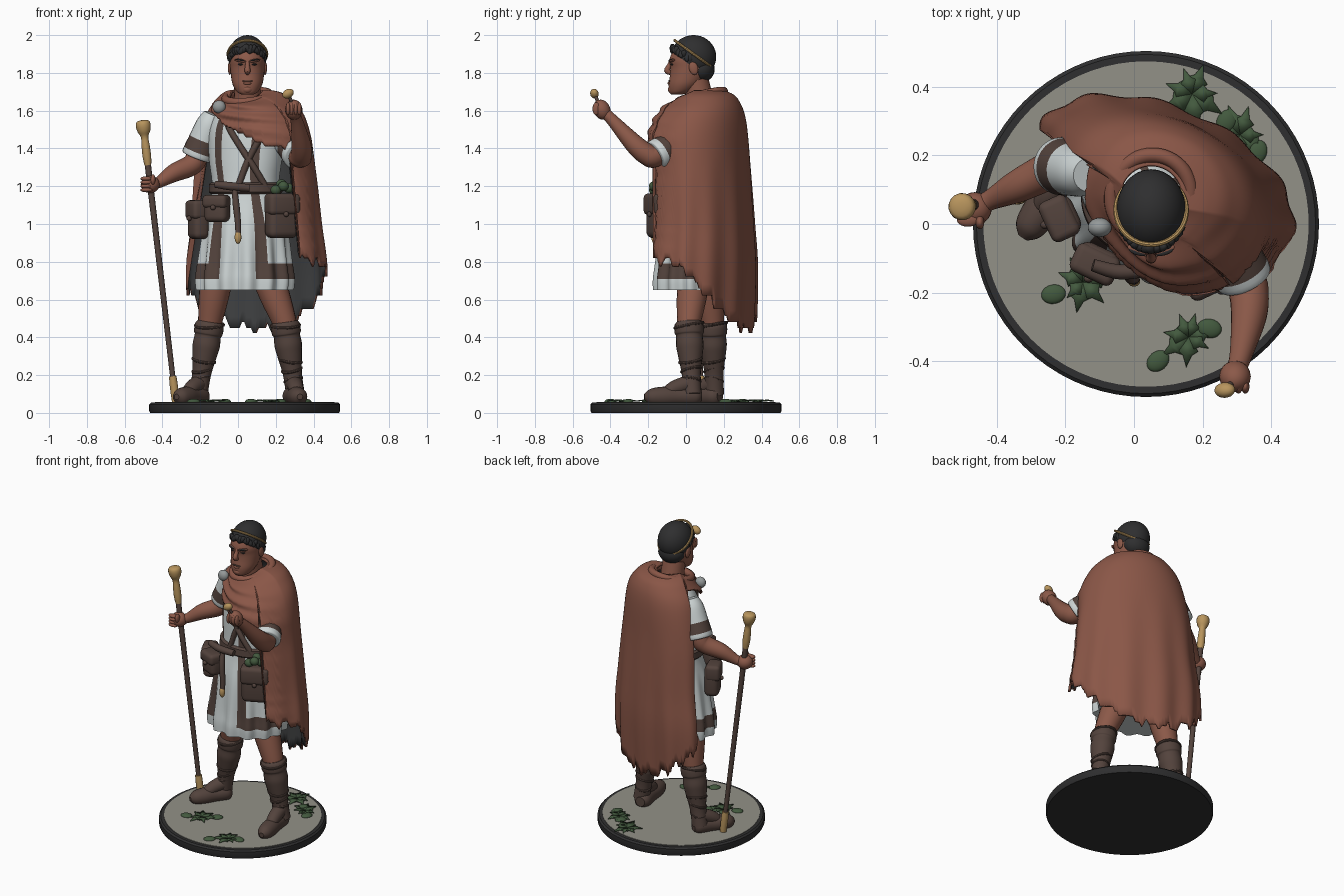
import bpy, bmesh, random
from math import sin, cos, radians, pi
from mathutils import Vector, Matrix, Euler

if "Cube" in bpy.data.objects:
    bpy.data.objects.remove(bpy.data.objects["Cube"])
random.seed(4)
parts = []


def material(name, *rgb):
    mat = bpy.data.materials.new(name)
    mat.use_nodes = True
    mat.diffuse_color = (*rgb, 1)
    mat.node_tree.nodes["Principled BSDF"].inputs["Base Color"].default_value = (*rgb, 1)
    return mat


skin = material("skin", .26, .1, .066)
wool = material("russet wool", .255, .094, .063)
linen = material("white linen", .6, .65, .65)
leather = material("dark leather", .087, .056, .046)
gold = material("gold", .48, .3, .11)
leaf = material("leaf green", .055, .1, .048)
black = material("black", .028, .028, .029)
lining = material("charcoal lining", .05, .052, .054)
stone = material("stone", .29, .285, .245)
silver = material("silver", .3, .32, .32)


def finish(name, bm, mats, normals=True):
    if normals:
        bmesh.ops.recalc_face_normals(bm, faces=bm.faces)
    mesh = bpy.data.meshes.new(name)
    bm.to_mesh(mesh)
    bm.free()
    for mat in mats:
        mesh.materials.append(mat)
    obj = bpy.data.objects.new(name, mesh)
    bpy.context.collection.objects.link(obj)
    parts.append(obj)
    return obj


def skinned(name, rings, mats, rule=None, capped=True):
    """Surface through a list of closed rings of points."""
    bm = bmesh.new()
    rows = [[bm.verts.new(p) for p in ring] for ring in rings]
    count = len(rows[0])
    for i in range(len(rows) - 1):
        for j in range(count):
            k = (j + 1) % count
            face = bm.faces.new((rows[i][j], rows[i + 1][j], rows[i + 1][k], rows[i][k]))
            face.material_index = rule(i, j) if rule else 0
    if capped:
        bm.faces.new(rows[0])
        bm.faces.new(rows[-1])
    return finish(name, bm, mats, capped)


def mix(a, b, f):
    return [p + (q - p) * f for p, q in zip(a, b)]


def spline(points, steps):
    """Catmull-Rom interpolation of rows of numbers."""
    out, last = [], len(points) - 1
    for i in range(last):
        quad = [points[max(0, min(last, i + d))] for d in (-1, 0, 1, 2)]
        for s in range(steps):
            t = s / steps
            out.append([(2 * b + (c - a) * t + (2 * a - 5 * b + 4 * c - d) * t * t
                         + (3 * b - a - 3 * c + d) * t ** 3) / 2 for a, b, c, d in zip(*quad)])
    return out + [list(points[-1])]


def tube(name, points, mats, steps=5, sides=20, rule=None):
    """Round limb through (x, y, z, radius) points."""
    path = spline(points, steps)
    centres = [Vector(p[:3]) for p in path]
    rings, turn, old = [], None, None
    for i, c in enumerate(centres):
        way = (centres[min(i + 1, len(path) - 1)] - centres[max(i - 1, 0)]).normalized()
        turn = old.rotation_difference(way) @ turn if old else way.to_track_quat("Z", "Y")
        old = way
        rings.append([c + turn @ Vector((cos(a), sin(a), 0)) * path[i][3]
                      for a in (2 * pi * j / sides for j in range(sides))])
    return skinned(name, rings, mats, rule)


def ball(name, mat, loc, size, rot=(0, 0, 0)):
    bm = bmesh.new()
    place = Matrix.LocRotScale(Vector(loc), Euler([radians(a) for a in rot]), Vector(size))
    bmesh.ops.create_uvsphere(bm, u_segments=20, v_segments=14, radius=1, matrix=place)
    return finish(name, bm, [mat])


def block(name, mat, loc, size, turn, round_by):
    bm = bmesh.new()
    bmesh.ops.create_cube(bm, size=1, matrix=Matrix.Diagonal((*size, 1)))
    bmesh.ops.bevel(bm, geom=bm.edges[:], offset=round_by, segments=4, profile=.5, affect="EDGES")
    bm.transform(Matrix.LocRotScale(Vector(loc), Euler((0, 0, radians(turn))), None))
    return finish(name, bm, [mat])


def oval(row, deg, grow=0):
    """Point on a turned ellipse: z, centre x, centre y, radii, turn."""
    z, cx, cy, rx, ry, turn = row
    a, r = radians(deg), radians(turn)
    x, y = (rx + grow) * cos(a), (ry + grow) * sin(a)
    return Vector((cx + x * cos(r) - y * sin(r), cy + x * sin(r) + y * cos(r), z))


# Base with stone top
def disc(name, mat, rows):
    skinned(name, [[oval((z, .035, 0, r, r, 0), d) for d in range(0, 360, 5)] for r, z in rows], [mat])


disc("base_rim", black, [(.5, 0), (.505, .01), (.505, .045), (.495, .055)])
disc("base_top", stone, [(.475, .05), (.475, .058)])

# Tunic with vertical stripes and a hem band on the side panels
TUNIC = [(.65, .035, .05, .25, .21, -12), (.71, .035, .05, .255, .21, -12),
         (.79, .035, .05, .245, .2, -12), (1, .04, .05, .22, .18, -14), (1.18, .04, .06, .18, .15, -18),
         (1.35, .04, .07, .2, .15, -22), (1.5, .05, .08, .21, .15, -22),
         (1.6, .05, .08, .16, .11, -22), (1.66, .05, .08, .07, .07, -22)]
body = spline(TUNIC, 5)


def on_body(deg, z, grow):
    for low, high in zip(body, body[1:]):
        if low[0] <= z <= high[0]:
            return oval(mix(low, high, (z - low[0]) / (high[0] - low[0])), deg, grow)


def stripes(i, j):
    off = abs((j * 3 + 1.5) % 180 - 90)
    band = 5 <= i < 10 and (off > 25 or j < 60)
    return int(band or (abs(off - 32) < 8 and i >= 5))


def pleat(row, d):
    return .014 * max(0, min(1, (1.1 - row[0]) * 3)) * sin(radians(d * 13))


skinned("tunic", [[oval(row, d, pleat(row, d)) for d in range(0, 360, 3)] for row in body],
        [linen, leather], stripes)
skinned("belt", [[on_body(d, z, g) for d in range(0, 360, 5)]
                 for z, g in ((1.16, .004), (1.17, .016), (1.21, .016), (1.22, .004))], [leather])


def strap(name, start, end):
    spots = [mix(start, end, f / 6) for f in range(7)]
    tube(name, [(*on_body(d, z, .002), .017) for d, z in spots], [leather], 3, 10)


strap("shoulder_strap", (245, 1.57), (325, 1.18))
strap("chest_strap", (312, 1.5), (272, 1.19))

# Cape, closed over the chest and left shoulder, hanging open below
CAPE = [(1.71, .05, .08, .09, .09, -22), (1.7, .07, .09, .15, .13, -22), (1.66, .08, .1, .21, .17, -22),
        (1.55, .085, .105, .285, .197, -23), (1.3, .085, .11, .34, .205, -24), (1, .09, .12, .37, .212, -24),
        (.75, .09, .12, .4, .22, -24), (.38, .09, .12, .395, .205, -24)]
fall = spline(CAPE, 12)


def smooth(f):
    f = max(0, min(1, f))
    return f * f * (3 - 2 * f)


def hem(deg):
    if deg < 185:
        spread = 115 if deg < 95 else 145
        return .46 + .36 * smooth(abs(deg - 95) / spread) + .018 * sin(deg * .35) + .008 * sin(deg * .9)
    return 1.65 - .24 * smooth((deg - 196) / 130)


def cape_point(deg, v):
    stop = next(i for i, row in enumerate(fall) if row[0] <= hem(deg))
    s = v * stop
    i = min(int(s), len(fall) - 2)
    row = mix(fall[i], fall[i + 1], s - i)
    front = max(0, -sin(radians(deg)))
    left_side = 1 if deg < 0 else smooth((deg - 235) / 65)
    row[4] *= 1 + min(1, front * 2) * (.08 + .24 * left_side)
    loose = max(0, min(1, (1.4 - row[0]) / .8))
    grow = .009 * loose * sin(radians(deg * 11)) + .008 * front * sin(row[0] * 75 + deg * .05)
    toward_left = max(0, cos(radians(deg + 40))) ** 4
    grow += toward_left * max(.018 * smooth((1.65 - row[0]) * 5), .05 * (1 - abs(row[0] - 1.45) * 4))
    row[0] -= .06 * front * max(0, min(1, (row[0] - 1.5) * 5))
    return oval(row, deg, grow)


columns = list(range(-34, 184, 2)) + list(range(186, 325, 3))
cape = skinned("cape", [[cape_point(d, v / 45) for d in columns] for v in range(46)],
               [wool, lining], None, False)
shell = cape.modifiers.new("thickness", "SOLIDIFY")
shell.thickness, shell.offset, shell.material_offset = .014, -1, 1
collar = [(*oval((1.675 + .03 * sin(radians(d)), .05, .08, .115, .122, -22), d), .022) for d in range(0, 361, 20)]
tube("cape_collar", collar, [wool], 3, 12)
ball("clasp", silver, (-.1, -.01, 1.62), (.035, .028, .035))

# Arms, sleeves and fists
ARMS = {"right": [(-.15, .15, 1.53, .065), (-.215, .17, 1.36, .058), (-.25, .155, 1.31, .056),
                  (-.34, .11, 1.27, .048), (-.42, .07, 1.22, .03), (-.46, .05, 1.21, .03)],
        "left": [(.24, .01, 1.46, .06), (.32, -.155, 1.365, .06), (.335, -.2, 1.365, .058),
                 (.335, -.27, 1.42, .052), (.31, -.39, 1.55, .032), (.295, -.43, 1.59, .03)]}
for side, limb in ARMS.items():
    tube(side + "_arm", limb, [skin])
    shoulder, cuff = Vector(limb[0][:3]), Vector(limb[1][:3])
    wide = [(*shoulder.lerp(cuff, f), r) for f, r in ((-.3, .05), (0, .07), (.5, .078), (1, .084), (1.02, .06))]
    tube(side + "_sleeve", wide, [linen, leather], 6, 24, lambda i, j: int(12 <= i < 16))
ball("right_fist", skin, (-.465, .045, 1.21), (.05, .048, .046))
ball("left_fist", skin, (.295, -.445, 1.605), (.046, .044, .055), (25, 0, 0))
for n in range(4):
    ball("right_finger", skin, (-.485, .012, 1.18 + n * .02), (.032, .02, .012))
    ball("left_finger", skin, (.265 + n * .02, -.475, 1.61), (.012, .02, .034))
ball("right_thumb", skin, (-.45, .005, 1.235), (.013, .02, .028))
tube("token_stem", [(.29, -.46, 1.63, .01), (.27, -.48, 1.68, .009)], [leather], 1, 10)
ball("token_cap", gold, (.265, -.485, 1.69), (.032, .022, .024), (30, -30, 0))

# Staff with gold handle and foot
foot, top = (-.33, .08, .06), (-.505, .05, 1.55)


def staff(name, mat, profile):
    tube(name, [(*mix(foot, top, f), r) for f, r in profile], [mat], 3, 16)


staff("staff_shaft", leather, [(.02, .014), (.5, .016), (.86, .017)])
staff("staff_foot", gold, [(0, .02), (.05, .022), (.09, .02)])
staff("staff_handle", gold, [(.84, .018), (.87, .023), (.91, .022), (.94, .02), (.96, .034),
                             (.98, .04), (.995, .034), (1, .012)])

# Legs and boots: hip, knee, ankle, heel and toe for each side
LEGS = {"right": ((-.1, .1, .8), (-.15, .14, .47), (-.2, .15, .16), (-.19, .165, .09), (-.315, -.025, .085)),
        "left": ((.13, .05, .8), (.25, .015, .47), (.295, .03, .16), (.285, .06, .09), (.325, -.2, .085))}
for side, (hip, knee, ankle, heel, toe) in LEGS.items():
    tube(side + "_leg", [(*hip, .09), (*mix(hip, knee, .55), .08), (*knee, .062), (*mix(knee, ankle, .2), .055)], [skin])
    shape = ((-.04, .066), (.02, .077), (.15, .077), (.2, .07), (.35, .073), (.5, .067), (.8, .052), (1, .049), (1.2, .05))
    tube(side + "_boot", [(*mix(knee, ankle, f), r) for f, r in shape], [leather])
    for f, r in ((.02, .075), (.62, .058), (.78, .05), (.95, .045)):
        c = mix(knee, ankle, f)
        loop = [(c[0] + r * cos(a), c[1] + r * sin(a), c[2] + .015 * sin(a + f * 9), .008)
                for a in (radians(d) for d in range(0, 361, 30))]
        tube(side + "_boot_fold", loop, [leather], 2, 8)
    sole = ((-.08, .03), (.05, .052), (.4, .05), (.7, .052), (.95, .042), (1.08, .015))
    tube(side + "_boot_foot", [(*mix(heel, toe, f), r) for f, r in sole], [leather])
    tube(side + "_boot_instep", [(*ankle, .045), (*mix(ankle, toe, .4), .04), (*mix(heel, toe, .7), .03)], [leather])

# Head and face
HEAD = [(1.685, .05, -.05, .03, .028, 0), (1.7, .05, -.03, .056, .058, 0), (1.74, .05, -.005, .079, .087, 0),
        (1.79, .05, .015, .088, .1, 0), (1.83, .05, .025, .092, .108, 0), (1.87, .05, .03, .094, .118, 0),
        (1.92, .05, .04, .087, .106, 0), (1.97, .05, .045, .05, .06, 0)]
skinned("head", [[oval(row, d) for d in range(0, 360, 12)] for row in spline(HEAD, 4)], [skin])
tube("neck", [(.05, .08, 1.58, .085), (.05, .07, 1.67, .072), (.05, .05, 1.76, .07)], [skin])
tube("nose", [(.05, -.075, 1.87, .01), (.05, -.088, 1.84, .012), (.05, -.1, 1.812, .016), (.05, -.08, 1.8, .012)], [skin], 4, 12)
ball("mouth", leather, (.05, -.088, 1.757), (.028, .009, .004))
ball("lower_lip", skin, (.05, -.086, 1.745), (.022, .012, .008))
ball("chin", skin, (.05, -.066, 1.712), (.03, .03, .024))
for s in (-1, 1):
    ball("brow", skin, (.05 + s * .036, -.074, 1.865), (.034, .016, .009), (0, -s * 8, s * 15))
    ball("eyebrow", black, (.05 + s * .04, -.081, 1.868), (.026, .01, .005), (0, -s * 8, s * 18))
    ball("eye", black, (.05 + s * .036, -.074, 1.845), (.015, .009, .005), (0, 0, s * 15))
    ball("ear", skin, (.05 + s * .093, .04, 1.825), (.011, .024, .036), (15, 0, 0))

# Hair cut along the hairline, with locks and headband
bm = bmesh.new()
bmesh.ops.create_uvsphere(bm, u_segments=32, v_segments=20, radius=1,
                          matrix=Matrix.LocRotScale(Vector((.05, .04, 1.885)), None, Vector((.101, .12, .115))))
bmesh.ops.bisect_plane(bm, geom=bm.verts[:] + bm.edges[:] + bm.faces[:], plane_co=(0, -.07, 1.91),
                       plane_no=(0, .6, .8), clear_inner=True)
bmesh.ops.holes_fill(bm, edges=bm.edges)
finish("hair", bm, [black])
ball("hair_nape", black, (.05, .08, 1.82), (.086, .072, .07))
for n in range(19):
    a = radians(186 + n * 9.3)
    ball("hair_lock", black, (.05 + .088 * cos(a), .035 + .106 * sin(a), 1.867 - .06 * sin(a) + random.uniform(-.006, .006)),
         (.016, .016, .026), (0, random.uniform(-50, 50), 0))
band = [(.05 + .103 * cos(a), .04 + .1 * sin(a), 1.9 - .072 * sin(a), .0075)
        for a in (radians(d) for d in range(0, 361, 15))]
tube("headband", band, [gold], 2, 8)


# Pouches hanging from the belt
def pouch(name, loc, size, turn):
    block(name, leather, loc, size, turn, min(size) * .35)
    face = Euler((0, 0, radians(turn))).to_matrix()
    flap = face @ Vector((0, -size[1] * .1, size[2] * .28))
    block(name + "_flap", leather, Vector(loc) + flap, (size[0] * 1.06, size[1], size[2] * .5), turn, min(size) * .25)
    knob = face @ Vector((0, -size[1] * .6, size[2] * .05))
    ball(name + "_button", leather, Vector(loc) + knob, (.014, .012, .014))


pouch("large_bag", (.23, -.14, 1.04), (.17, .1, .23), 25)
pouch("front_pouch", (-.11, -.11, 1.08), (.13, .09, .14), -25)
pouch("side_pouch", (-.21, .02, 1.02), (.12, .09, .2), -65)
for x, y, z in ((.2, -.17, 1.18), (.24, -.17, 1.2), (.27, -.14, 1.19), (.23, -.13, 1.21)):
    ball("herb_bud", leaf, (x, y, z), (.028, .026, .026))
tube("belt_vial", [(-.02, -.13, 1.2, .014), (-.01, -.155, 1.1, .018), (0, -.16, 1, .016), (0, -.165, .92, .014)], [leather])
ball("vial_tip", gold, (0, -.166, .93), (.018, .017, .035))
tube("belt_knife", [(-.12, -.12, 1.21, .018), (-.04, -.14, 1.2, .022), (.06, -.13, 1.19, .02)], [leather])


# Ground plants: low jagged leaves with flat pods
def plant(x, y, size, pods):
    bm = bmesh.new()
    for n in range(7):
        a = n * .9 + random.random() * .4
        reach = size * random.uniform(.7, 1.2)
        spots = ((0, 0, .004), (.45, -.35, .006), (.6, -.15, .01), (1, 0, .006), (.6, .15, .01), (.45, .35, .006))
        bm.faces.new([bm.verts.new((x + reach * (u * cos(a) - v * sin(a)), y + reach * (u * sin(a) + v * cos(a)), .06 + h))
                      for u, v, h in spots])
    plate = finish("ground_leaves", bm, [leaf])
    plate.modifiers.new("thickness", "SOLIDIFY").thickness = .006
    for px, py, turn in pods:
        ball("plant_pod", leaf, (px, py, .06), (.036, .028, .014), (0, 0, turn))


plant(-.15, -.17, .09, [(-.235, -.205, 10), (-.07, -.12, 40)])
plant(.16, -.33, .09, [(.22, -.305, -10), (.07, -.4, 40)])
plant(.17, .38, .09, [(.27, .3, 60)])
plant(.31, .26, .08, [(.36, .21, 70)])

# Smooth shading with sharp edges kept
for obj in parts:
    obj.select_set(True)
bpy.context.view_layer.objects.active = parts[0]
bpy.ops.object.shade_smooth_by_angle(angle=radians(40))
